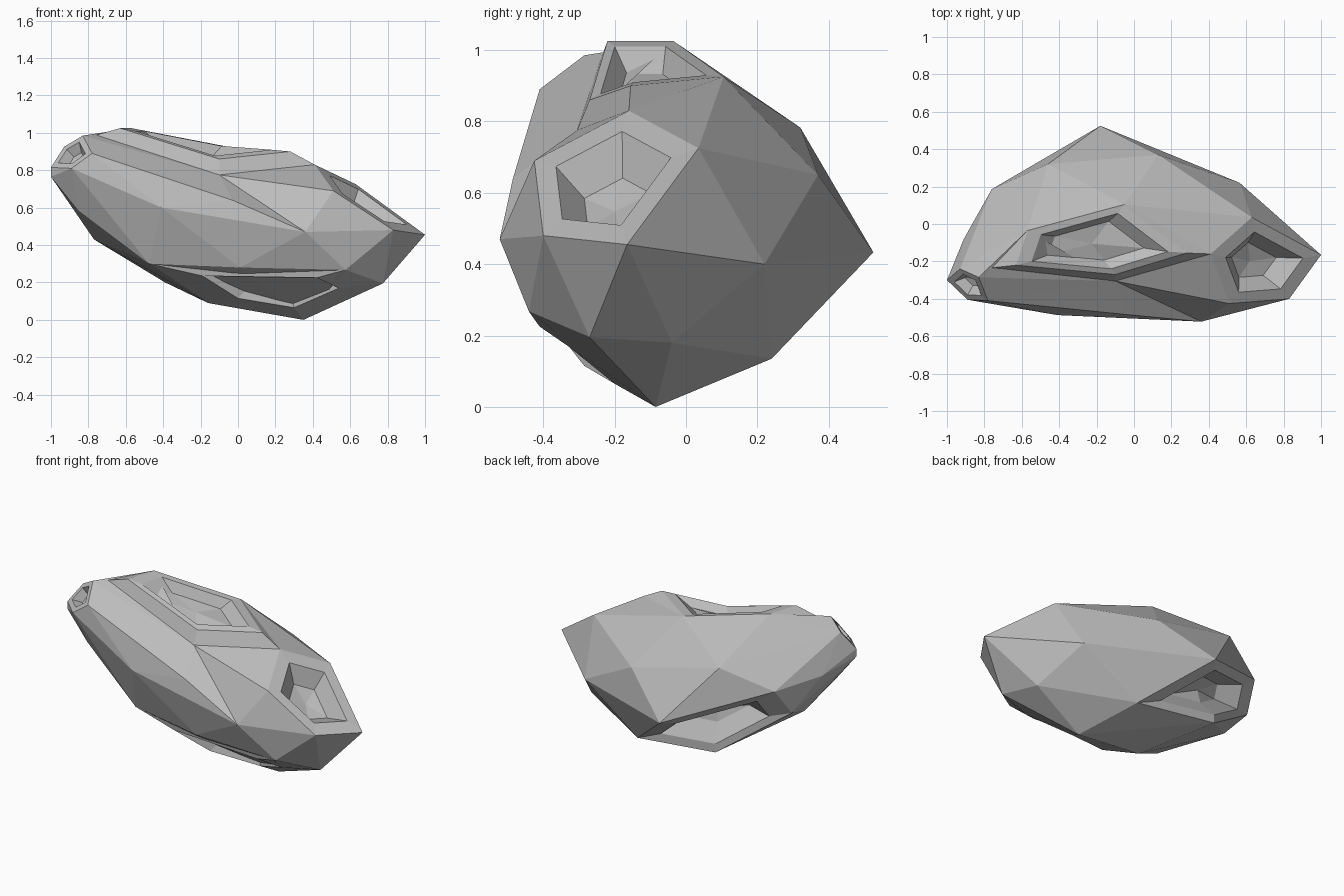
import bpy, bmesh
from mathutils import Vector

cube = bpy.data.objects.get("Cube")
if cube:
    bpy.data.objects.remove(cube, do_unlink=True)

# One grey stone colour
stone = bpy.data.materials.new("grey_stone")
stone.use_nodes = True
grey = (0.5, 0.5, 0.5, 1)
stone.diffuse_color = grey
bsdf = next(n for n in stone.node_tree.nodes if n.type == 'BSDF_PRINCIPLED')
bsdf.inputs["Base Color"].default_value = grey
bsdf.inputs["Roughness"].default_value = 0.9

# Corner loops of the crater mouths on the rock surface
left_mouth = [(1, -.165, .455), (.63, .035, .725), (.41, -.16, .83),
              (.51, -.425, .69), (.83, -.4, .48)]
ledge = (-.1, -.4, .88)  # settles inward once the shell is wrapped
top_mouth = [(-.77, -.235, .985), ledge, (.41, -.16, .83),
             (-.05, .105, .925), (-.57, -.035, 1.025)]
top_lip = [(-.63, -.22, 1.025), (-.1, -.27, .86), (.28, -.155, .9),
           (-.055, .1, .925), (-.57, -.042, 1.025)]
back_mouth = [(-.18, .525, .433), (-.76, .187, .66), (-.8, .07, .49),
              (-.39, .26, .2), (.175, .24, .135)]
under_mouth = [(.775, -.27, .195), (.575, -.44, .267), (-.475, -.36, .3),
               (-.16, -.15, .09), (.35, -.085, 0)]
under_lip = [(.54, -.33, .17), (.42, -.41, .225), (-.19, -.38, .235),
             (0, -.285, .115), (.3, -.2, .065)]
tip_mouth = [(-.78, -.41, .89), (-.83, -.285, .985), (-.93, -.24, .925),
             (-1, -.3, .815), (-.89, -.405, .81)]

# Facet corners of the rock between the craters
back_corners = [(.565, .22, .4), (.13, .37, .65), (-.46, .32, .783),
                (-.7, 0, .87), (-.91, -.08, .7)]
front_corners = [(.36, -.522, .47), (-.03, -.485, .64), (-.41, -.487, .6),
                 (.01, -.44, .28), (-.86, -.3, .59), (-1, -.3, .765)]
low_corners = [(.7, -.04, .18), (-.77, -.1, .43)]

mouths = (left_mouth, top_mouth, back_mouth, under_mouth, tip_mouth)
corners = set(back_corners + front_corners + low_corners)
corners.update(p for mouth in mouths for p in mouth)

bm = bmesh.new()
vert = {p: bm.verts.new(p) for p in sorted(corners)}
bmesh.ops.convex_hull(bm, input=list(bm.verts))
vert[ledge].co = (-.1, -.305, .775)
middle = Vector((0, -.1, .5))


def ring(loop, size, push):
    """Shrink a loop of points about its centre and shift it inward."""
    centre = sum(loop, Vector()) / len(loop)
    normal = Vector()
    for a, b in zip(loop, loop[1:] + loop[:1]):
        normal += (a - centre).cross(b - centre)
    normal.normalize()
    if normal.dot(centre - middle) < 0:
        normal.negate()
    return [centre + (p - centre) * size - normal * push for p in loop]


def bridge(outer, loop):
    """Join a loop of vertices to a new loop of points with quads."""
    inner = [bm.verts.new(p) for p in loop]
    n = len(inner)
    for i in range(n):
        j = (i + 1) % n
        bm.faces.new((outer[i], outer[j], inner[j], inner[i]))
    return inner


def crater(mouth, rim, floor, depth, lip=None):
    """Replace the facets spanning the mouth with a rim, walls and floor."""
    edge = [vert[p] for p in mouth]
    gone = [f for f in bm.faces if all(v in edge for v in f.verts)]
    bmesh.ops.delete(bm, geom=gone, context='FACES_ONLY')
    loop = [v.co.copy() for v in edge]
    if lip:
        loop = [Vector(p) for p in lip]
        edge = bridge(edge, loop)
    if rim < 1:
        loop = ring(loop, rim, 0)
        edge = bridge(edge, loop)
    floor_loop = ring(loop, floor, depth)
    edge = bridge(edge, floor_loop)
    # shallow pointed floor
    centre = bm.verts.new(ring(floor_loop, 0, depth * .2)[0])
    for a, b in zip(edge, edge[1:] + edge[:1]):
        bm.faces.new((a, b, centre))


crater(left_mouth, .7, .58, .09)
crater(top_mouth, .8, .7, .06, top_lip)
crater(back_mouth, .7, .6, .1)
crater(under_mouth, 1, .6, .1, under_lip)
crater(tip_mouth, .66, .6, .05)

# Tidy the shell and keep every facet flat
edges = [e for e in bm.edges if not e.link_faces]
bmesh.ops.delete(bm, geom=edges, context='EDGES')
bmesh.ops.holes_fill(bm, edges=[e for e in bm.edges if e.is_boundary], sides=8)
loose = [v for v in bm.verts if not v.link_faces]
bmesh.ops.delete(bm, geom=loose, context='VERTS')
bmesh.ops.recalc_face_normals(bm, faces=list(bm.faces))

mesh = bpy.data.meshes.new("cratered_rock")
bm.to_mesh(mesh)
bm.free()
mesh.materials.append(stone)
rock = bpy.data.objects.new("cratered_rock", mesh)
bpy.context.collection.objects.link(rock)
